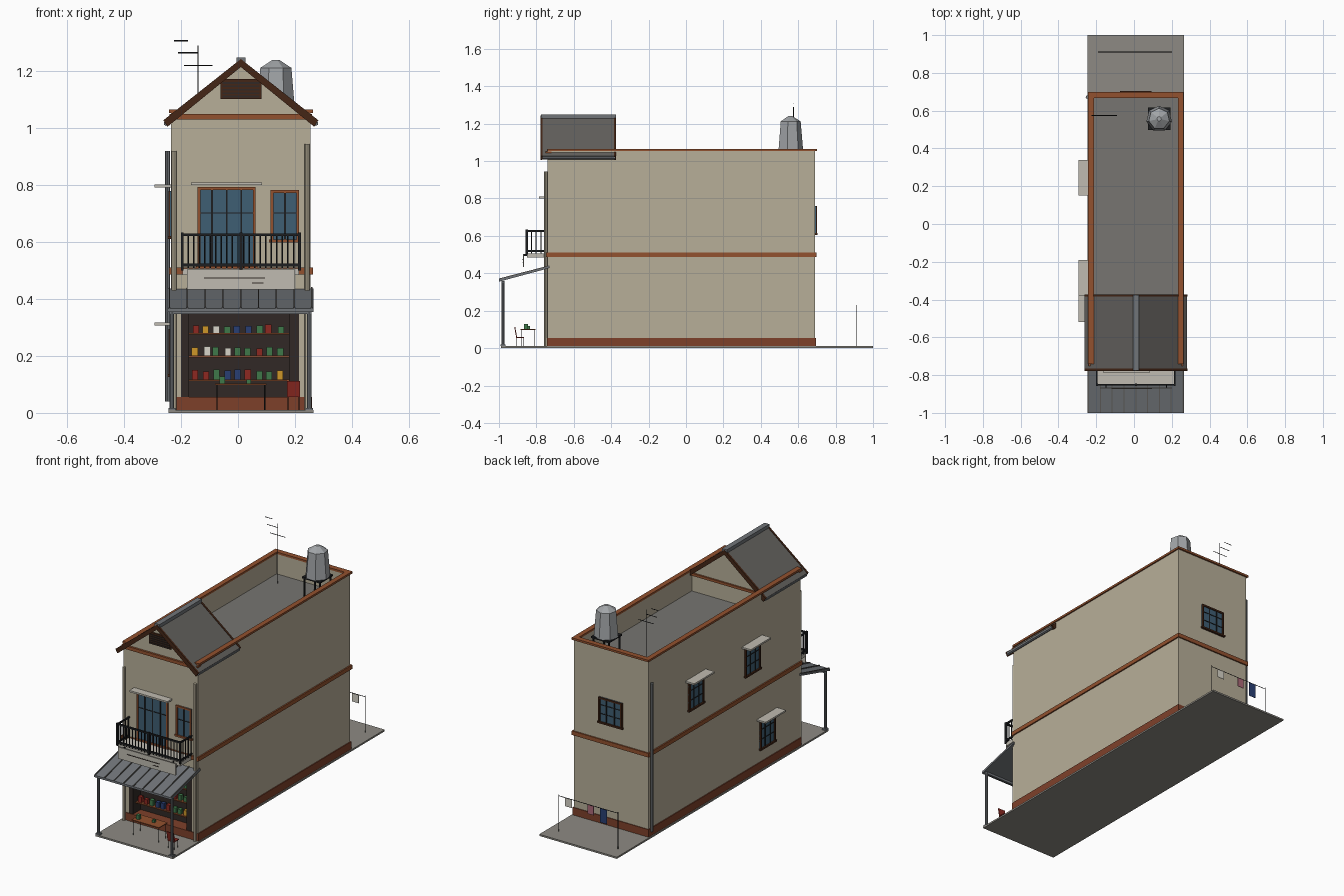
import bpy, bmesh, math, random
from mathutils import Vector, Matrix

if "Cube" in bpy.data.objects:
    bpy.data.objects.remove(bpy.data.objects["Cube"])

random.seed(4)
COL = dict(wall=(182, 173, 151), trim=(145, 82, 50), plinth=(125, 66, 46), dark=(52, 45, 42),
           brown=(70, 42, 28), glass=(65, 95, 115), metal=(112, 116, 120), rail=(35, 36, 38),
           roof=(118, 116, 112), slab=(140, 137, 130), pale=(190, 186, 175), red=(140, 45, 38),
           tank=(160, 163, 166), pink=(170, 105, 120), blue=(45, 65, 115), green=(65, 120, 75),
           yellow=(205, 150, 45), white=(215, 212, 200), tile=(100, 98, 95))


def mat(key):
    m = bpy.data.materials.get(key)
    if not m:
        m = bpy.data.materials.new(key)
        m.diffuse_color = (*[(c / 255) ** 2.2 for c in COL[key]], 1)
        m.use_nodes = True
        m.node_tree.nodes["Principled BSDF"].inputs["Base Color"].default_value = m.diffuse_color
    return m


def finish(name, bm, key):
    bmesh.ops.recalc_face_normals(bm, faces=bm.faces)
    me = bpy.data.meshes.new(name)
    bm.to_mesh(me)
    bm.free()
    me.materials.append(mat(key))
    ob = bpy.data.objects.new(name, me)
    bpy.context.collection.objects.link(ob)
    return ob


def boxes(name, key, *bs):
    """Each box is x0, x1, y0, y1, z0, z1."""
    bm = bmesh.new()
    for x0, x1, y0, y1, z0, z1 in bs:
        m = Matrix.Translation(((x0 + x1) / 2, (y0 + y1) / 2, (z0 + z1) / 2)) @ \
            Matrix.Diagonal((x1 - x0, y1 - y0, z1 - z0, 1))
        bmesh.ops.create_cube(bm, size=1, matrix=m)
    return finish(name, bm, key)


def prism(name, key, pts, axis, a, b):
    """Extrude a closed profile from a to b; (x,z) profile for axis y, (y,z) for axis x."""
    bm = bmesh.new()
    put = (lambda p, t: (p[0], t, p[1])) if axis == 'y' else (lambda p, t: (t, p[0], p[1]))
    f = bm.faces.new([bm.verts.new(put(p, a)) for p in pts])
    r = bmesh.ops.extrude_face_region(bm, geom=[f])
    vs = [v for v in r['geom'] if isinstance(v, bmesh.types.BMVert)]
    bmesh.ops.translate(bm, verts=vs, vec=(0, b - a, 0) if axis == 'y' else (b - a, 0, 0))
    return finish(name, bm, key)


def rods(name, key, r, *segs, sides=6):
    bm = bmesh.new()
    for p, q in segs:
        p, q = Vector(p), Vector(q)
        d = q - p
        m = Matrix.Translation((p + q) / 2) @ d.to_track_quat('Z', 'Y').to_matrix().to_4x4()
        bmesh.ops.create_cone(bm, cap_ends=True, segments=sides, radius1=r, radius2=r, depth=d.length, matrix=m)
    return finish(name, bm, key)


def window(name, w, h, loc, turn, bars=(0.5,), cross=(0.55,), frame='trim', t=0.010):
    """Framed window facing -y, then turned about z and moved to its sill centre."""
    obs = [boxes(name + '_glass', 'glass', (-w / 2, w / 2, -0.004, 0.01, 0, h)),
           boxes(name + '_frame', frame, (-w / 2, -w / 2 + t, -0.010, 0.01, 0, h), (w / 2 - t, w / 2, -0.010, 0.01, 0, h),
                 (-w / 2, w / 2, -0.010, 0.01, h - t, h), (-w / 2 - 0.006, w / 2 + 0.006, -0.013, 0.01, -0.004, t - 0.004)),
           boxes(name + '_bars', 'rail', *[(w * (b - .5) - .003, w * (b - .5) + .003, -0.008, 0, 0, h) for b in bars],
                 *[(-w / 2, w / 2, -0.007, 0, h * c - .002, h * c + .002) for c in cross])]
    for o in obs:
        o.data.transform(Matrix.Translation(loc) @ Matrix.Rotation(turn, 4, 'Z'))


X0, X1, Y0, Y1 = -0.235, 0.255, -0.74, 0.69
XC = 0.01
# Ground slab, plinth and walls with a recessed shop front
boxes('ground_slab', 'slab', (-0.245, 0.265, -0.99, 1.0, 0, 0.01))
boxes('plinth', 'plinth', (X0 - .005, X1 + .005, Y0 - .004, Y1 + .004, 0.004, 0.055))
boxes('main_walls', 'wall', (X0, X1, -0.66, Y1, 0.05, 0.93), (X0, X1, Y0, -0.66, 0.37, 0.93),
      (X0, -0.20, Y0, -0.66, 0.05, 0.37), (0.215, X1, Y0, -0.66, 0.05, 0.37))
T = 0.02
boxes('parapet', 'wall', (X0, X0 + T, Y0, Y1, 0.93, 1.055), (X1 - T, X1, Y0, Y1, 0.93, 1.055),
      (X0, X1, Y1 - T, Y1, 0.93, 1.055), (X0, X1, Y0, Y0 + T, 0.93, 1.04))
boxes('parapet_cap', 'trim', (X0 - .008, X0 + .022, Y0, Y1 + .01, 1.053, 1.065),
      (X1 - .022, X1 + .008, Y0, Y1 + .01, 1.053, 1.065), (X0, X1, Y1 - .022, Y1 + .01, 1.053, 1.065))
boxes('flat_roof', 'roof', (X0 + T, X1 - T, -0.40, Y1 - T, 0.92, 0.934))
boxes('floor_band', 'trim', (X0 - .008, X1 + .008, Y0 - .008, Y1 + .008, 0.486, 0.51))
boxes('front_cornice', 'trim', (X0 - .005, X1 + .005, Y0 - .012, Y0 + .02, 1.03, 1.05))

# Gabled roof over the front
for nm, y in (('front_gable', Y0), ('rear_gable', -0.41)):
    prism(nm, 'wall', [(X0, 0.93), (X1, 0.93), (X1, 1.03), (XC, 1.225), (X0, 1.03)], 'y', y, y + .02)
boxes('rear_gable_trim', 'trim', (X0, X1, -0.39, -0.38, 1.03, 1.045))
for side, s in (('left', -1), ('right', 1)):
    prism('roof_slope_' + side, 'tile', [(XC, 1.225), (XC, 1.24), (XC + s * .27, 1.027), (XC + s * .262, 1.012)],
          'y', -0.77, -0.377)
    for nm, y in (('front', -0.778), ('rear', -0.385)):
        prism(f'bargeboard_{nm}_{side}', 'brown', [(XC, 1.215), (XC, 1.243), (XC + s * .272, 1.028), (XC + s * .258, 1.005)],
              'y', y, y + .012)
    rods('eave_roll_' + side, 'metal', 0.009, ((XC + s * .263, -0.765, 1.017), (XC + s * .263, -0.38, 1.017)))
boxes('ridge_cap', 'metal', (XC - .016, XC + .016, -0.775, -0.375, 1.228, 1.248))
boxes('gable_vent', 'brown', (-0.062, 0.082, Y0 - .008, Y0, 1.103, 1.172))
boxes('gable_vent_slats', 'dark', *[(-0.055, 0.075, Y0 - .012, Y0, 1.108 + i * .012, 1.114 + i * .012) for i in range(5)])

# Shop interior, shelves and goods
boxes('shop_back', 'dark', (-0.20, 0.215, -0.668, -0.66, 0.055, 0.37))
boxes('shop_side_panels', 'dark', (-0.20, -0.172, Y0, -0.662, 0.055, 0.36), (0.18, 0.215, Y0, -0.662, 0.055, 0.36))
boxes('shop_shelves', 'trim', *[(-0.172, 0.18, -0.715, -0.662, z, z + .006) for z in (0.112, 0.195, 0.275)])
goods = {k: [] for k in ('red', 'blue', 'green', 'yellow', 'white')}
for z, h in ((0.118, .036), (0.201, .034), (0.281, .03)):
    for i in range(9):
        x = -0.16 + i * .037 + random.uniform(-.004, .004)
        goods[random.choice(list(goods))].append((x, x + .022, -0.708, -0.685, z, z + h * random.uniform(.75, 1)))
for k, bs in goods.items():
    if bs:
        boxes('shelf_goods_' + k, k, *bs)

# Sloped metal awning, ribs and posts
prism('awning_sheet', 'metal', [(-1.0, 0.355), (-1.0, 0.367), (-0.73, 0.437), (-0.73, 0.428)], 'x', -0.247, 0.265)
for i in range(9):
    x = -0.243 + i * .0625
    prism('awning_rib', 'tile', [(-1.0, 0.362), (-1.0, 0.372), (-0.73, 0.442), (-0.73, 0.432)], 'x', x, x + .005)
rods('awning_posts', 'metal', 0.008, *[((x, -0.978, 0.01), (x, -0.978, 0.36)) for x in (-0.232, 0.25)], sides=8)
boxes('awning_post_feet', 'metal', *[(x - .013, x + .013, -0.991, -0.965, 0.01, 0.018) for x in (-0.232, 0.25)])
boxes('awning_beam', 'metal', (-0.24, 0.258, -0.984, -0.972, 0.347, 0.36))

# Balcony with railing and sign
boxes('balcony_slab', 'pale', (-0.195, 0.215, -0.85, Y0, 0.484, 0.507))
boxes('balcony_rails', 'rail', *[b for z in (0.515, 0.622) for b in (
    (-0.2, 0.22, -0.855, -0.846, z, z + .009), (-0.2, -0.192, -0.855, Y0, z, z + .009), (0.212, 0.22, -0.855, Y0, z, z + .009))])
rods('balcony_balusters', 'rail', 0.003,
     *[((-0.195 + i * .0195, -0.851, .507), (-0.195 + i * .0195, -0.851, .628)) for i in range(22)],
     *[((x, -0.851 + i * .025, .507), (x, -0.851 + i * .025, .628)) for x in (-0.196, 0.216) for i in range(5)])
boxes('balcony_posts', 'rail', *[(x - .005, x + .005, -0.857, -0.845, .50, .634) for x in (-0.196, 0.01, 0.216)])
boxes('sign_board', 'pale', (-0.18, 0.2, -0.871, -0.865, 0.434, 0.503))
boxes('sign_stripes', 'dark', (-0.12, 0.095, -0.873, -0.87, 0.472, 0.476), (0.05, 0.09, -0.873, -0.87, 0.454, 0.458))
boxes('sign_hangers', 'rail', *[(x, x + .004, -0.868, -0.85, 0.492, 0.504) for x in (-0.15, 0.17)])

# Doors, windows and their hoods
window('balcony_door', 0.204, 0.283, (-0.04, Y0, 0.51), 0, (0.25, 0.5, 0.75), (0.68,))
window('front_window', 0.10, 0.18, (0.165, Y0, 0.603), 0)
boxes('door_hood', 'pale', (-0.165, 0.085, -0.785, Y0, 0.80, 0.81))
for nm, y, z in (('upper_rear', .245, .615), ('upper_front', -.285, .615), ('lower_front', -.425, .13)):
    window('side_window_' + nm, 0.14, 0.165, (X0, y, z), -math.pi / 2, (.33, .67), (.35, .7), 'brown')
    boxes('side_hood_' + nm, 'pale', (-0.293, X0, y - .095, y + .095, z + .177, z + .187))
window('back_window', 0.155, 0.15, (0.01, Y1, 0.61), math.pi, (.33, .67), (.35, .7), 'brown')

# Drain pipes
rods('drain_pipes', 'wall', 0.009, ((-0.225, -0.75, .01), (-0.225, -0.75, .92)), ((0.243, -0.75, .01), (0.243, -0.75, .945)),
     sides=8)
rods('rear_drain_pipe', 'metal', 0.009, ((-0.247, 0.672, .04), (-0.247, 0.672, .92)), sides=8)

# Water tank on legs
bm = bmesh.new()
for r1, r2, z0, z1 in ((.069, .056, 1.06, 1.212), (.056, .012, 1.212, 1.24)):
    bmesh.ops.create_cone(bm, cap_ends=True, segments=7, radius1=r1, radius2=r2, depth=z1 - z0,
                          matrix=Matrix.Translation((0.133, 0.557, (z0 + z1) / 2)))
finish('water_tank', bm, 'tank')
boxes('tank_stand', 'rail', (.073, .193, .497, .617, 1.05, 1.06),
      *[(x, x + .008, y, y + .008, .93, 1.052) for x in (.078, .18) for y in (.502, .604)])

# Antenna
rods('antenna', 'rail', 0.002, ((-.14, .575, .93), (-.14, .575, 1.29)), ((-.19, .575, 1.22), (-.09, .575, 1.22)),
     ((-.21, .575, 1.265), (-.14, .575, 1.265)), ((-.225, .575, 1.307), (-.175, .575, 1.307)), sides=4)

# Clothesline behind the house
rods('clothesline', 'rail', 0.002, ((-.19, .91, .01), (-.19, .91, .23)), ((.2, .91, .01), (.2, .91, .23)),
     ((-.19, .91, .222), (.2, .91, .222)), sides=4)
for nm, k, x, w, h in (('towel', 'white', .135, .045, .05), ('shirt', 'pink', -.01, .04, .055), ('trousers', 'blue', -.095, .045, .085)):
    boxes('hanging_' + nm, k, (x - w / 2, x + w / 2, .909, .911, .222 - h, .222))

# Table with a plant and a red chair on the porch
boxes('table_top', 'trim', (-0.08, 0.1, -0.885, -0.805, 0.098, 0.103))
rods('table_legs', 'rail', 0.002, *[((x, y, .01), (x, y, .1)) for x in (-.074, .094) for y in (-.878, -.812)], sides=4)
boxes('table_pots', 'green', (-.065, -.045, -.865, -.845, .103, .128), (.03, .045, -.85, -.835, .103, .118))
boxes('chair_seat', 'red', (.172, .218, -.91, -.865, .055, .06))
prism('chair_back', 'red', [(-.908, .058), (-.903, .058), (-.913, .112), (-.918, .112)], 'x', .172, .218)
rods('chair_legs', 'rail', 0.002, *[((x, y, .01), (x, y, .056)) for x in (.176, .214) for y in (-.905, -.87)], sides=4)
